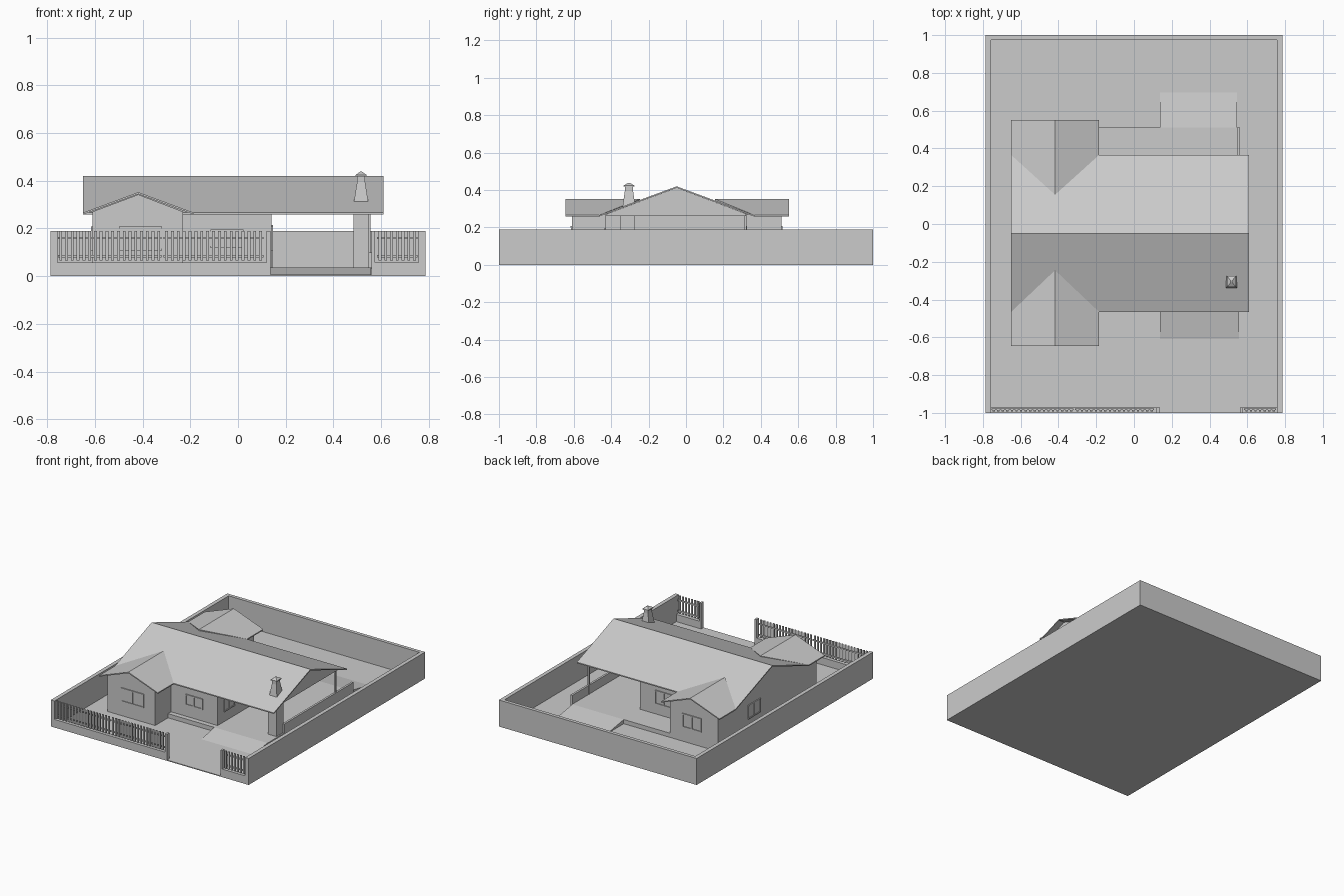
import bpy

if "Cube" in bpy.data.objects:
    bpy.data.objects.remove(bpy.data.objects["Cube"])

def mesh(name, verts, faces):
    me = bpy.data.meshes.new(name)
    me.from_pydata(verts, [], faces)
    ob = bpy.data.objects.new(name, me)
    bpy.context.collection.objects.link(ob)
    return ob

def loft(name, rings):
    # closed solid through rings with equal vertex counts
    n = len(rings[0])
    verts = [v for r in rings for v in r]
    faces = [tuple(range(n))[::-1], tuple(range(len(verts) - n, len(verts)))]
    for k in range(len(rings) - 1):
        for i in range(n):
            j = (i + 1) % n
            faces.append((k*n + i, k*n + j, k*n + n + j, k*n + n + i))
    ob = mesh(name, verts, faces)
    import bmesh
    bm = bmesh.new()
    bm.from_mesh(ob.data)
    bmesh.ops.recalc_face_normals(bm, faces=bm.faces)
    bm.to_mesh(ob.data)
    bm.free()
    return ob

def rect(x0, x1, y0, y1, z):
    return [(x0, y0, z), (x1, y0, z), (x1, y1, z), (x0, y1, z)]

def box(name, x0, x1, y0, y1, z0, z1):
    return loft(name, [rect(x0, x1, y0, y1, z0), rect(x0, x1, y0, y1, z1)])

def prism_x(name, x0, x1, prof):
    return loft(name, [[(x, y, z) for y, z in prof] for x in (x0, x1)])

def prism_y(name, y0, y1, prof):
    return loft(name, [[(x, y, z) for x, z in prof] for y in (y0, y1)])

# Lot ground and perimeter walls
box("ground", -.785, .785, -1, 1, 0, .006)
for s, n in ((-1, "left"), (1, "right")):
    a, b = sorted((s*.785, s*.757))
    box(n + "_boundary_wall", a, b, -1, 1, 0, .19)
box("back_boundary_wall", -.757, .757, .975, 1, 0, .19)
box("front_low_wall_left", -.757, .12, -1, -.972, 0, .058)
box("front_low_wall_right", .575, .757, -1, -.972, 0, .058)
box("gate_post_left", .12, .137, -1, -.972, 0, .19)
box("gate_post_right", .56, .575, -1, -.972, 0, .19)

# Picket fence panels
def fence(x0, x1):
    for z in (.078, .155):
        box("fence_rail", x0, x1, -.984, -.977, z, z + .01)
    n = round((x1 - x0) / .024)
    step = (x1 - x0) / n
    for i in range(n):
        c = x0 + (i + .5) * step
        box("fence_picket", c - .006, c + .006, -.992, -.984, .065, .19)

for p in ((-.755, -.32), (-.312, .107), (.583, .752)):
    fence(*p)

# Carport and patio platform with ramps
box("platform", -.23, .56, -.465, .51, 0, .036)
prism_x("front_ramp", .137, .557, [(-.61, .006), (-.465, .036), (-.465, .0), (-.61, .0)])
prism_x("back_ramp", .137, .545, [(.51, .0), (.51, .036), (.695, .006), (.695, .0)])
box("carport_low_wall", .545, .56, -.275, .51, 0, .10)
box("chimney_column", .485, .55, -.35, -.272, .03, .30)
box("carport_post", .543, .555, .312, .324, .03, .27)

# House body and wings
SL = .374
def zr(y):
    return .412 - SL * abs(y + .05)
prism_x("main_walls", -.61, .14, [(-.43, 0), (.32, 0), (.32, zr(.32)), (-.05, .412), (-.43, zr(-.43))])
prism_x("carport_gable", .14, .565, [(-.43, .26), (.32, .26), (.32, zr(.32)), (-.05, .412), (-.43, zr(-.43))])
for n, y0, y1 in (("front_wing", -.61, -.40), ("back_wing", .30, .51)):
    prism_y(n, y0, y1, [(-.61, 0), (-.23, 0), (-.23, .27), (-.418, .342), (-.61, .27)])

# Main roof slab
prism_x("main_roof", -.65, .61, [(-.465, .258), (-.05, .412), (.365, .258),
                                 (.365, .266), (-.05, .42), (-.465, .266)])

# Wing roofs, cut to the valleys of the main roof
for n, yo, yv, yr in (("front", -.645, -.465, -.245), ("back", .55, .365, .155)):
    def ring(xe):
        pts = [(xe, yo, .266), (-.418, yo, .352), (-.418, yr, .352), (xe, yv, .266)]
        return [[(x, y, z - .008) for x, y, z in pts], pts]
    loft(n + "_wing_roof_left", ring(-.65))
    loft(n + "_wing_roof_right", ring(-.185))

# Chimney
cx, cy = .516, -.305
def sq(hx, hy, z):
    return rect(cx - hx, cx + hx, cy - hy, cy + hy, z)
loft("chimney_hood", [sq(.03, .034, .30), sq(.03, .034, .312), sq(.017, .022, .395), sq(.017, .022, .418)])
loft("chimney_cap", [sq(.023, .029, .418), sq(.023, .029, .424), sq(.004, .005, .438)])

# Windows and doors: frame bars around a recessed pane, on a wall facing axis
def window(name, axis, pos, out, a0, a1, z0, z1):
    def bar(part, u0, u1, w0, w1, d):
        lo, hi = sorted((pos - out*.003, pos + out*d))
        if axis == "y":
            box(name + part, u0, u1, lo, hi, w0, w1)
        else:
            box(name + part, lo, hi, u0, u1, w0, w1)
    t, m = .008, (a0 + a1) / 2
    bar("_pane", a0, a1, z0, z1, .002)
    bar("_top", a0, a1, z1 - t, z1, .007)
    bar("_bottom", a0, a1, z0, z0 + t, .007)
    for u in (a0, a1 - t, m - t/2):
        bar("_upright", u, u + t, z0 + t, z1 - t, .006)

window("front_wing_window", "y", -.61, -1, -.498, -.318, .108, .208)
window("front_window", "y", -.43, -1, -.115, .023, .118, .196)
window("carport_window", "x", .14, 1, -.36, -.24, .108, .208)
window("carport_door", "x", .14, 1, .02, .12, .036, .215)
window("back_wing_window", "y", .51, 1, -.48, -.33, .108, .208)
window("left_window", "x", -.61, -1, .03, .17, .108, .208)
window("patio_window", "y", .32, 1, -.12, .02, .108, .208)
